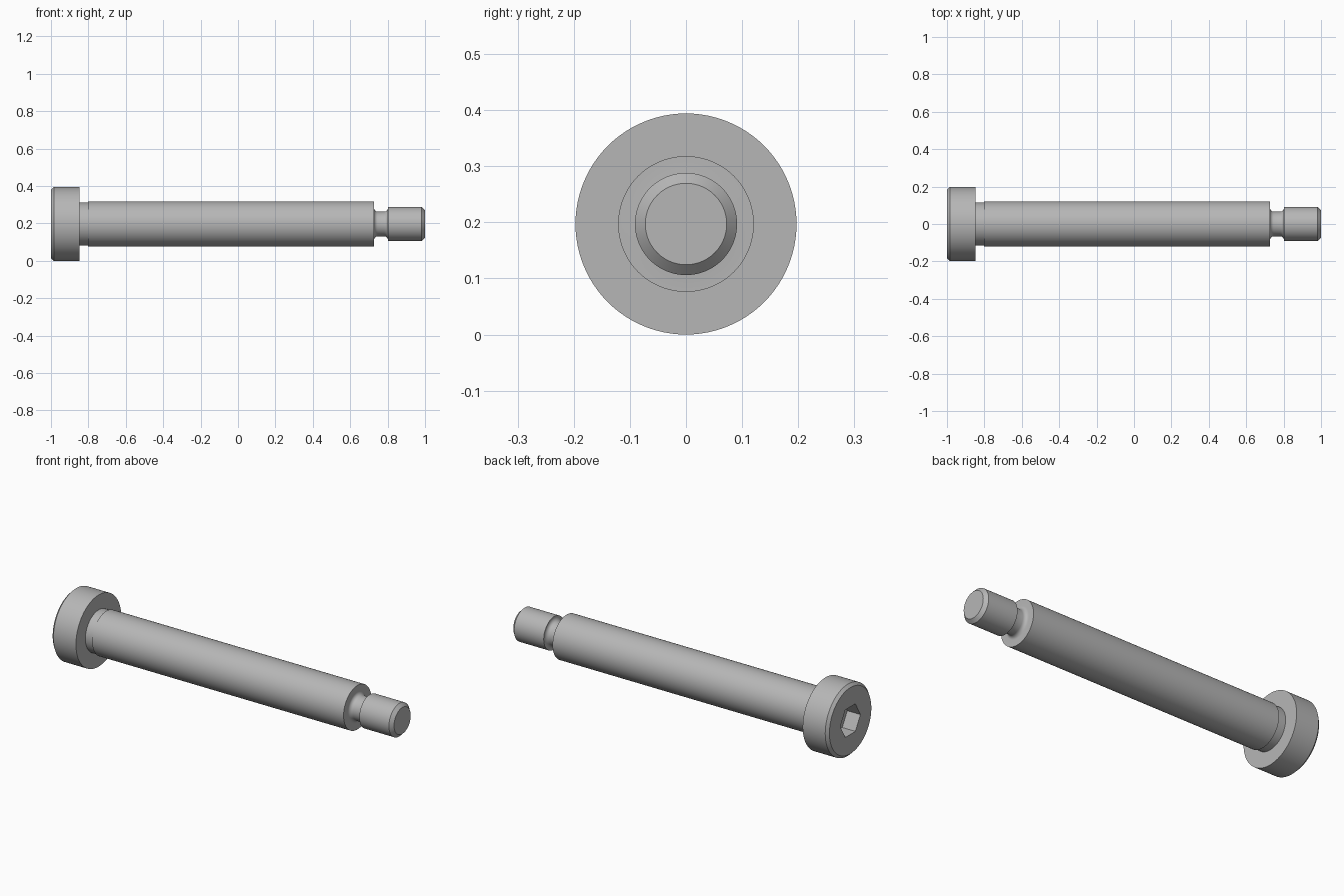
import bpy, bmesh, math
from mathutils import Matrix

if "Cube" in bpy.data.objects:
    bpy.data.objects.remove(bpy.data.objects["Cube"])

CZ = 0.197      # axis height, equal to the head radius
SEG = 96

steel = bpy.data.materials.new("plain grey steel")
steel.diffuse_color = (0.47, 0.47, 0.47, 1)
steel.use_nodes = True
steel.node_tree.nodes["Principled BSDF"].inputs["Base Color"].default_value = steel.diffuse_color


def fillet(cx, cr, rad, a0, a1, n=6):
    """Arc points (x, radius) around a centre, angles in degrees."""
    pts = []
    for i in range(n + 1):
        a = math.radians(a0 + (a1 - a0) * i / n)
        pts.append((cx + rad * math.cos(a), cr + rad * math.sin(a)))
    return pts


def finish(bm, name):
    bmesh.ops.recalc_face_normals(bm, faces=bm.faces)
    me = bpy.data.meshes.new(name)
    bm.to_mesh(me)
    bm.free()
    me.materials.append(steel)
    ob = bpy.data.objects.new(name, me)
    bpy.context.collection.objects.link(ob)
    return ob


def lathe(name, profile):
    """Turn an (x, radius) profile around the bolt axis, with flat end caps."""
    bm = bmesh.new()
    rings = []
    for x, r in profile:
        rings.append([bm.verts.new((x, r * math.cos(t), CZ + r * math.sin(t)))
                      for t in (2 * math.pi * i / SEG for i in range(SEG))])
    for a, b in zip(rings, rings[1:]):
        for i in range(SEG):
            j = (i + 1) % SEG
            bm.faces.new((a[i], a[j], b[j], b[i]))
    bm.faces.new(rings[0])
    bm.faces.new(rings[-1])
    return finish(bm, name)


# Whole turned body: head, undercut, shoulder, groove, threaded end
g = 0.02
profile = [(-1.0, 0.182), (-0.985, CZ), (-0.848, CZ), (-0.848, 0.115),
           (-0.802, 0.115), (-0.802, 0.121), (0.727, 0.121)]
profile += fillet(0.727 + g, 0.066 + g, g, 180, 270)
profile += fillet(0.802 - g, 0.066 + g, g, 270, 360)
profile += [(0.802, 0.091), (0.982, 0.091), (1.0, 0.0725)]
bolt = lathe("shoulder_bolt", profile)

# Hex socket cutter, corners pointing along y
bm = bmesh.new()
bmesh.ops.create_cone(bm, cap_ends=True, segments=6, radius1=0.0875,
                      radius2=0.0875, depth=0.2)
corner = max(bm.verts, key=lambda v: v.co.x + v.co.y * 0.01).co
spin = -math.atan2(corner.y, corner.x) + math.pi / 2
bm.transform(Matrix.Translation((-1.02, 0, CZ))
             @ Matrix.Rotation(math.pi / 2, 4, 'Y')
             @ Matrix.Rotation(spin, 4, 'Z'))
cutter = finish(bm, "hex_socket_cutter")
cutter.hide_render = True

# Cut the socket, then smooth the round surfaces
cut = bolt.modifiers.new("hex_socket", 'BOOLEAN')
cut.operation = 'DIFFERENCE'
cut.solver = 'EXACT'
cut.object = cutter
bpy.ops.object.select_all(action='DESELECT')
bolt.select_set(True)
bpy.context.view_layer.objects.active = bolt
bpy.ops.object.modifier_apply(modifier=cut.name)
bpy.data.objects.remove(cutter)
bpy.ops.object.shade_smooth_by_angle(angle=math.radians(30))
